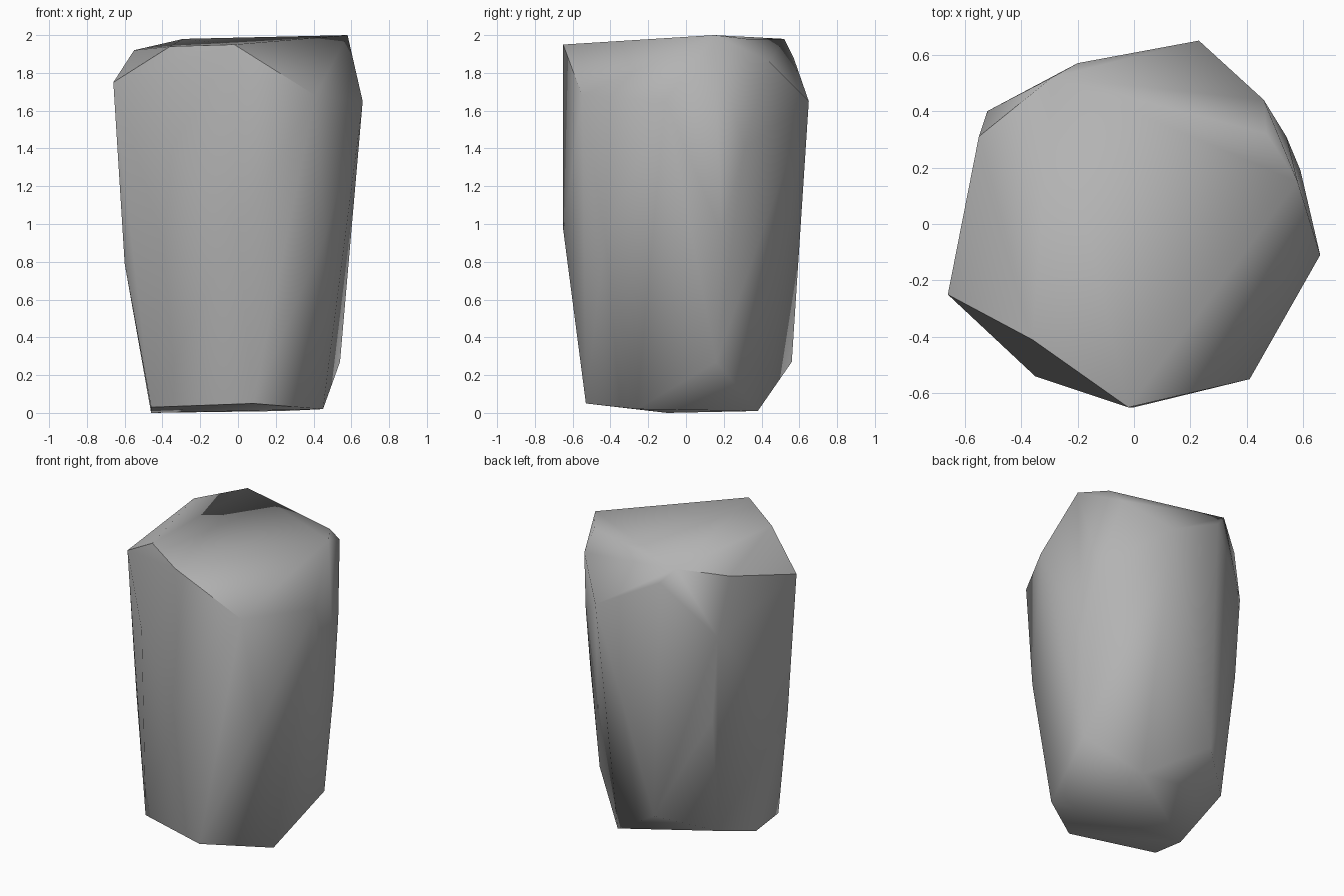
import bpy
import bmesh
import math

default_cube = bpy.data.objects.get("Cube")
if default_cube:
    bpy.data.objects.remove(default_cube, do_unlink=True)

# Corner rings of the chipped stone pillar, from the top down
top_corners = [
    (0.58, 0.15, 2.0), (0.47, 0.32, 1.98), (-0.29, 0.52, 1.98),
    (-0.55, 0.31, 1.92), (-0.36, -0.41, 1.94), (-0.02, -0.65, 1.95),
]
shoulder_corners = [
    (0.41, -0.55, 1.68), (0.66, -0.11, 1.65), (0.46, 0.44, 1.86),
    (0.23, 0.65, 1.65), (-0.2, 0.57, 1.88), (-0.52, 0.4, 1.53),
    (-0.66, -0.25, 1.75), (-0.35, -0.54, 1.4),
]
waist_corners = [
    (0.0, -0.65, 0.97), (0.46, -0.43, 0.93), (0.59, 0.19, 0.95),
    (0.54, 0.31, 1.4), (-0.48, 0.4, 0.96), (-0.6, -0.24, 0.79),
]
foot_corners = [
    (0.08, -0.53, 0.05), (0.45, -0.26, 0.02), (0.54, 0.16, 0.27),
    (0.25, 0.38, 0.01), (-0.15, 0.56, 0.27), (-0.45, 0.3, 0.15),
    (-0.46, -0.1, 0.0), (-0.46, -0.34, 0.03),
]


def make_material(name, colour):
    material = bpy.data.materials.new(name)
    material.use_nodes = True
    material.diffuse_color = colour
    shader = material.node_tree.nodes["Principled BSDF"]
    shader.inputs["Base Color"].default_value = colour
    return material


def make_boulder(name, corners, material):
    """Wrap the corners in a closed convex stone."""
    bm = bmesh.new()
    for corner in corners:
        bm.verts.new(corner)
    bmesh.ops.convex_hull(bm, input=bm.verts[:])
    loose = [vert for vert in bm.verts if not vert.link_faces]
    bmesh.ops.delete(bm, geom=loose, context="VERTS")
    bmesh.ops.recalc_face_normals(bm, faces=bm.faces[:])
    mesh = bpy.data.meshes.new(name)
    bm.to_mesh(mesh)
    bm.free()
    mesh.materials.append(material)
    boulder = bpy.data.objects.new(name, mesh)
    bpy.context.collection.objects.link(boulder)
    return boulder


# Stone pillar with soft shallow edges and crisp steep ones
stone_grey = make_material("stone grey", (0.45, 0.45, 0.45, 1))
pillar = make_boulder(
    "stone_pillar",
    top_corners + shoulder_corners + waist_corners + foot_corners,
    stone_grey,
)
bpy.ops.object.select_all(action="DESELECT")
pillar.select_set(True)
bpy.context.view_layer.objects.active = pillar
bpy.ops.object.shade_smooth_by_angle(angle=math.radians(50))
